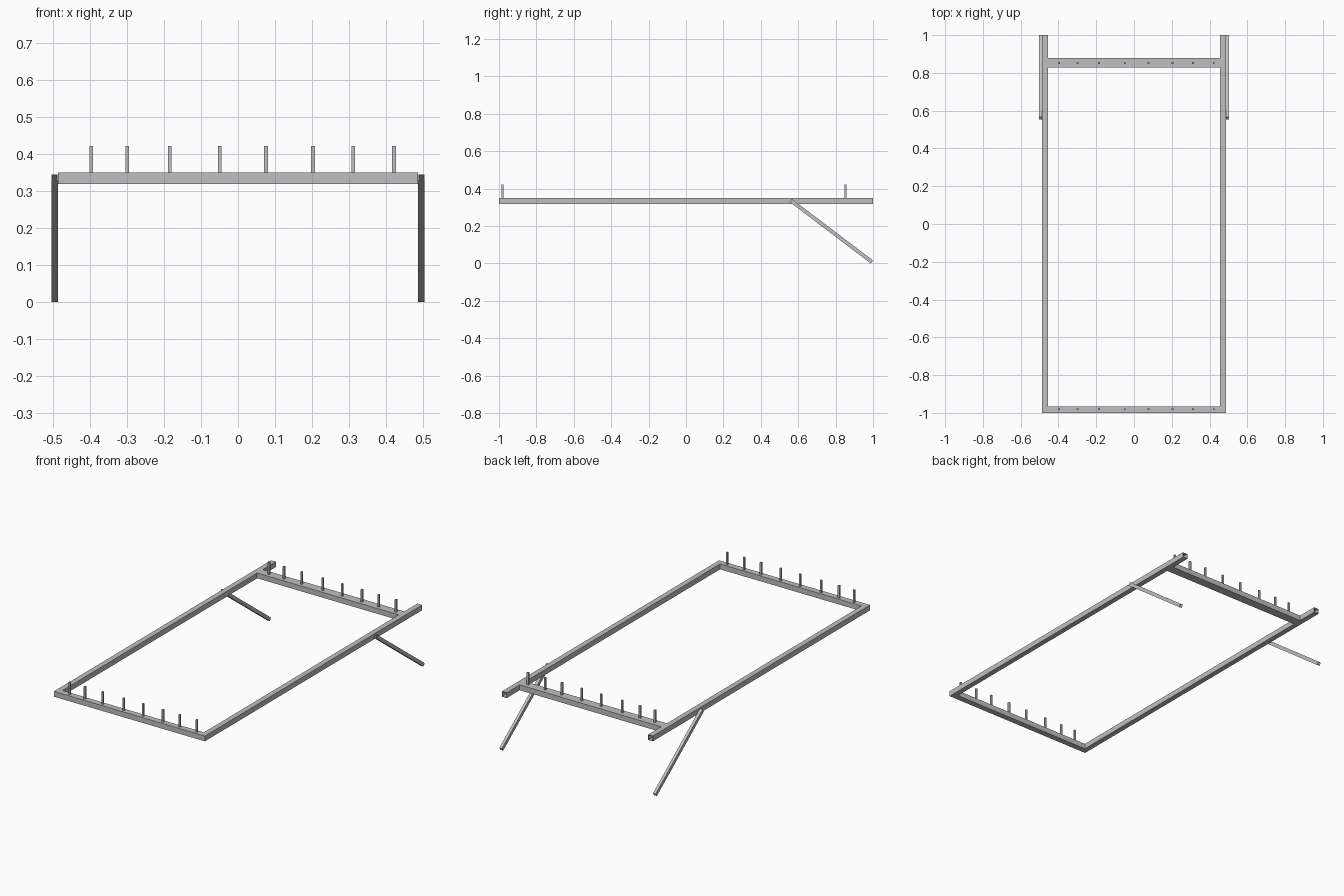
import bpy, bmesh, math
from mathutils import Matrix, Vector

cube = bpy.data.objects.get("Cube")
if cube:
    bpy.data.objects.remove(cube, do_unlink=True)

steel = bpy.data.materials.new("grey steel")
steel.use_nodes = True
colour = (0.53, 0.53, 0.53, 1)
steel.diffuse_color = colour
steel.node_tree.nodes["Principled BSDF"].inputs["Base Color"].default_value = colour

OUT, IN = 0.487, 0.456        # outer and inner edges of the rails
LOW, HIGH = 0.319, 0.35       # rail height range


def finish(name, bm, wall=0):
    bmesh.ops.recalc_face_normals(bm, faces=bm.faces)
    mesh = bpy.data.meshes.new(name)
    bm.to_mesh(mesh)
    bm.free()
    mesh.materials.append(steel)
    obj = bpy.data.objects.new(name, mesh)
    bpy.context.collection.objects.link(obj)
    if wall:
        shell = obj.modifiers.new("tube_wall", 'SOLIDIFY')
        shell.thickness = wall
        shell.offset = -1
    return obj


def tube(name, sections, wall):
    """Open square tube through a list of four-cornered sections."""
    bm = bmesh.new()
    rings = [[bm.verts.new(p) for p in s] for s in sections]
    for a, b in zip(rings, rings[1:]):
        for i in range(4):
            j = (i + 1) % 4
            bm.faces.new((a[i], a[j], b[j], b[i]))
    return finish(name, bm, wall)


def box(name, low, high):
    bm = bmesh.new()
    bmesh.ops.create_cube(bm, size=1)
    low, high = Vector(low), Vector(high)
    bm.transform(Matrix.Translation((low + high) / 2) @ Matrix.Diagonal((*(high - low), 1)))
    return finish(name, bm)


# U-shaped frame: two side rails joined by the mitred front bar
def section(outer, inner):
    return [(*outer, LOW), (*outer, HIGH), (*inner, HIGH), (*inner, LOW)]


front = -1 + 0.035
tube("frame_rails", [section((-OUT, 1), (-IN, 1)),
                     section((-OUT, -1), (-IN, front)),
                     section((OUT, -1), (IN, front)),
                     section((OUT, 1), (IN, 1))], 0.004)

# Rear cross bar
box("rear_bar", (-IN, 0.828, LOW), (IN, 0.88, HIGH))

# Upright pegs on both bars
spots = [-0.397, -0.3, -0.185, -0.049, 0.076, 0.203, 0.312, 0.422]
for row, y in (("front", -0.981), ("rear", 0.852)):
    for n, x in enumerate(spots, 1):
        h = 0.005
        box(f"{row}_peg_{n}", (x - h, y - h, HIGH - 0.002), (x + h, y + h, 0.422))

# Slanted legs on the outside of the rails
top, foot = Vector((0, 0.56, 0.337)), Vector((0, 0.994, 0.008))
along = (foot - top).normalized()
across = Vector((0, -along.z, along.y)) * 0.01
for side, s in (("left", 1), ("right", -1)):
    near, far = Vector((s * OUT, 0, 0)), Vector((s * 0.504, 0, 0))
    tube(f"{side}_leg", [[p + near - across, p + far - across,
                          p + far + across, p + near + across]
                         for p in (top, foot)], 0.003)
